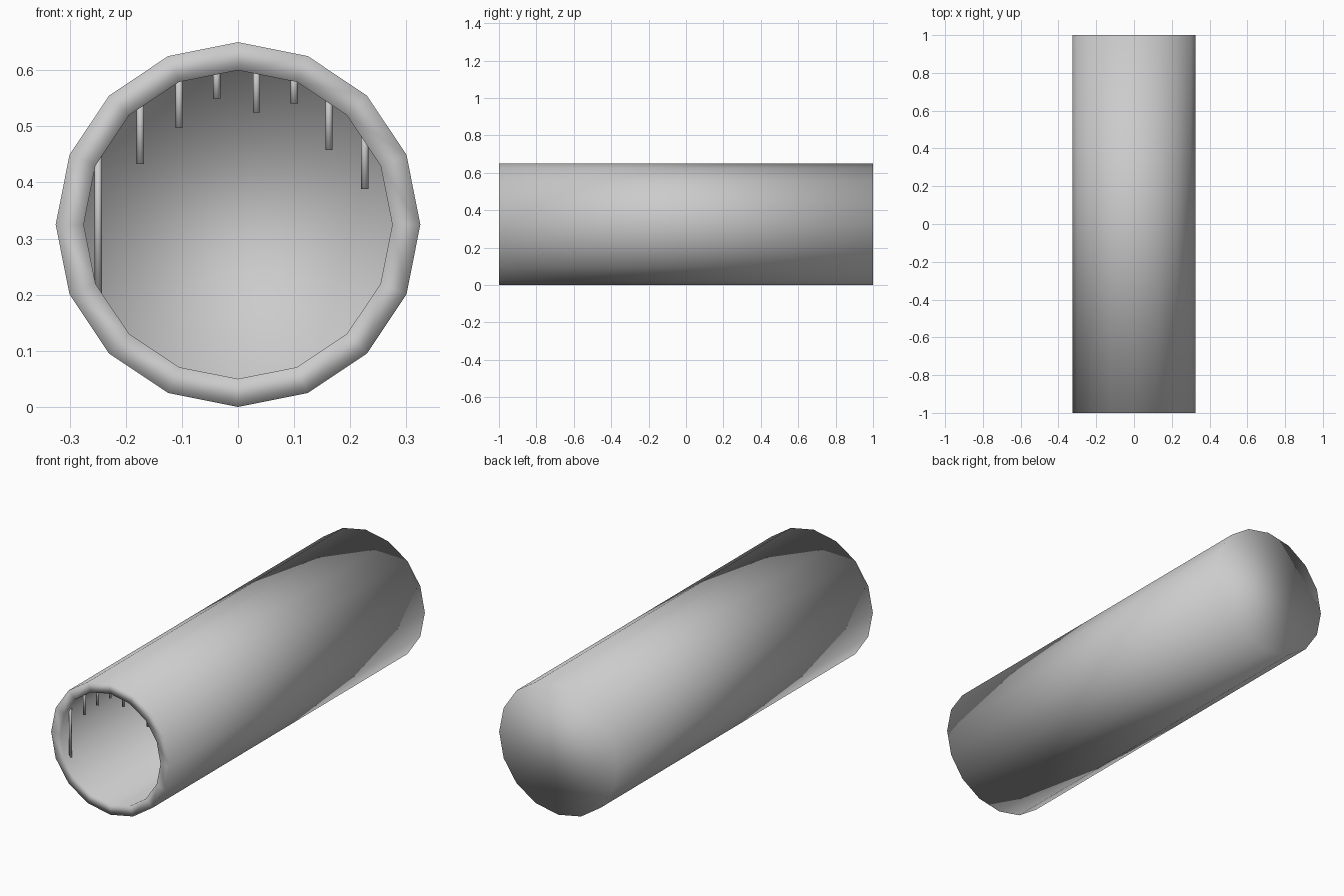
import bpy, bmesh, math

if "Cube" in bpy.data.objects:
    bpy.data.objects.remove(bpy.data.objects["Cube"])

SIDES, R_OUT, R_IN, CZ = 16, 0.325, 0.275, 0.325


def finish(name, bm):
    bmesh.ops.recalc_face_normals(bm, faces=bm.faces)
    for f in bm.faces:
        f.smooth = True
    mesh = bpy.data.meshes.new(name)
    bm.to_mesh(mesh)
    bm.free()
    obj = bpy.data.objects.new(name, mesh)
    bpy.context.collection.objects.link(obj)
    return obj


def ring(bm, r, y):
    step = math.tau / SIDES
    return [bm.verts.new((r * math.cos(i * step), y, CZ + r * math.sin(i * step)))
            for i in range(SIDES)]


# Thick-walled tube: open at the front, closed at the back
bm = bmesh.new()
rings = [ring(bm, r, y) for r, y in
         ((R_OUT, 1), (R_OUT, -1), (R_IN, -1), (R_IN, 0.95))]
for a, b in zip(rings, rings[1:]):
    for i in range(SIDES):
        j = (i + 1) % SIDES
        bm.faces.new((a[i], a[j], b[j], b[i]))
bm.faces.new(rings[0])
bm.faces.new(rings[-1])
finish("tube", bm)


# Hanging rods just inside the mouth: (x, bottom z), tops buried in the wall
RODS = [(-0.249, 0.20), (-0.174, 0.433), (-0.105, 0.497), (-0.038, 0.55),
        (0.033, 0.525), (0.10, 0.541), (0.162, 0.458), (0.226, 0.388)]
for n, (x, z0) in enumerate(RODS):
    z1 = CZ + math.sqrt(0.298 ** 2 - x * x)
    bm = bmesh.new()
    bmesh.ops.create_cone(bm, cap_ends=True, segments=12, radius1=0.0065,
                          radius2=0.0065, depth=z1 - z0)
    rod = finish(f"hanging_rod_{n + 1}", bm)
    rod.location = (x, -0.945 + 0.05 * x, (z0 + z1) / 2)
